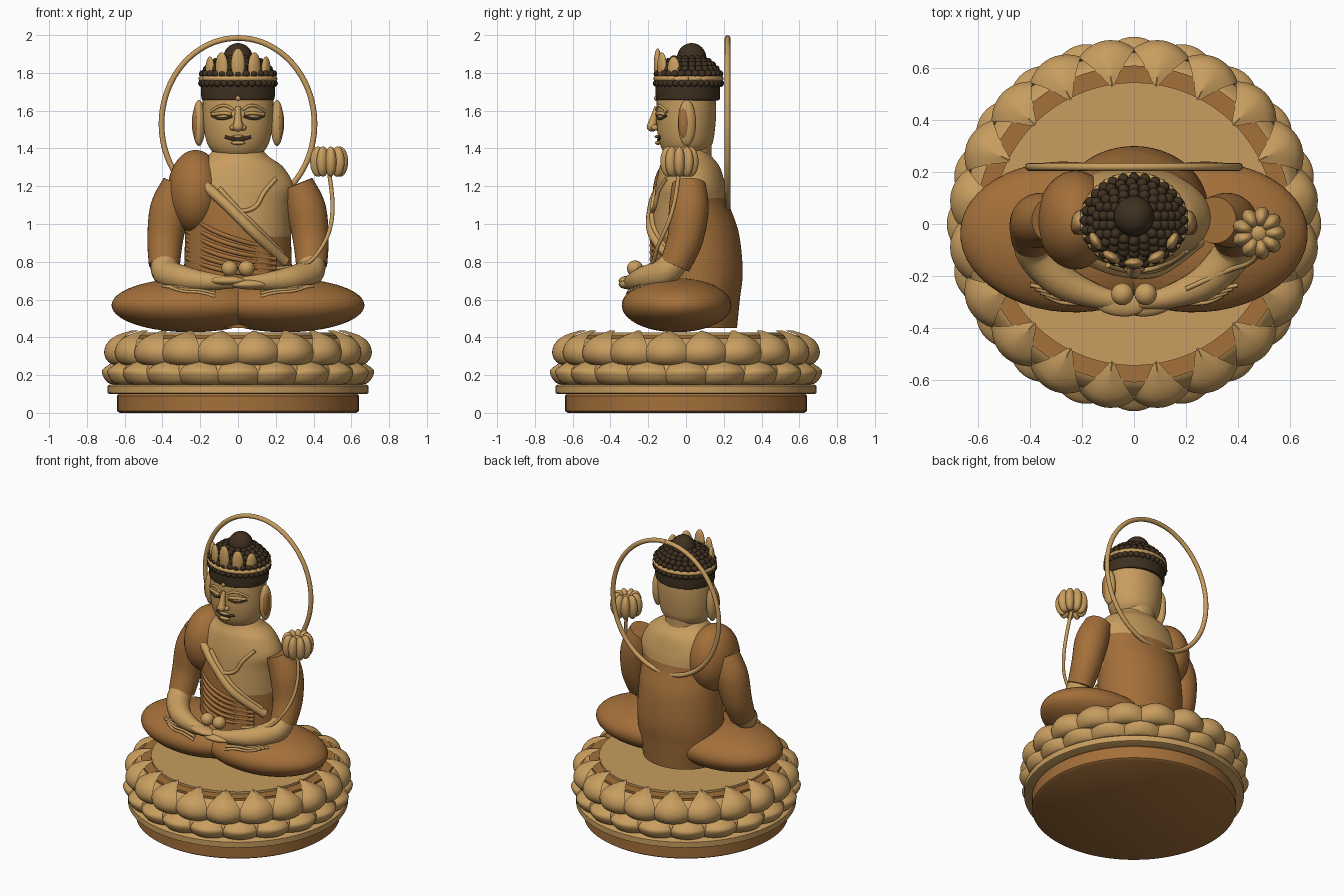
import bpy, bmesh
from math import sin, cos, pi, sqrt, radians
from mathutils import Vector, Matrix

cube = bpy.data.objects.get("Cube")
if cube:
    bpy.data.objects.remove(cube, do_unlink=True)


def material(name, rgb):
    m = bpy.data.materials.new(name)
    m.use_nodes = True
    m.diffuse_color = (*rgb, 1)
    m.node_tree.nodes["Principled BSDF"].inputs["Base Color"].default_value = (*rgb, 1)
    return m


TAN = material("light wood", (0.58, 0.34, 0.115))
BROWN = material("brown wood", (0.37, 0.16, 0.042))
DARK = material("dark wood", (0.05, 0.03, 0.014))


def finish(name, bm, mats, angle=40, rule=None):
    bmesh.ops.remove_doubles(bm, verts=bm.verts, dist=1e-5)
    bmesh.ops.recalc_face_normals(bm, faces=bm.faces)
    if rule:
        for f in bm.faces:
            f.material_index = rule(f.calc_center_median())
    me = bpy.data.meshes.new(name)
    bm.to_mesh(me)
    bm.free()
    for m in mats:
        me.materials.append(m)
    me.shade_smooth()
    me.set_sharp_from_angle(angle=radians(angle))
    ob = bpy.data.objects.new(name, me)
    bpy.context.collection.objects.link(ob)
    return ob


def spline(pts, steps=8):
    """Catmull-Rom through tuples of any length."""
    out = []
    n = len(pts)
    for i in range(n - 1):
        a, b, c, d = pts[max(i - 1, 0)], pts[i], pts[i + 1], pts[min(i + 2, n - 1)]
        for s in range(steps):
            t = s / steps
            out.append(tuple(0.5 * (2 * q + (r - p) * t + (2 * p - 5 * q + 4 * r - w) * t * t
                                    + (3 * q - p - 3 * r + w) * t ** 3)
                             for p, q, r, w in zip(a, b, c, d)))
    return out + [tuple(pts[-1])]


def add_skin(bm, rows, closed=True, caps=True):
    vs = [[bm.verts.new(p) for p in row] for row in rows]
    n = len(vs[0])
    for a, b in zip(vs, vs[1:]):
        for i in range(n if closed else n - 1):
            j = (i + 1) % n
            bm.faces.new((a[i], a[j], b[j], b[i]))
    if caps and closed:
        bm.faces.new(vs[0])
        bm.faces.new(vs[-1])


def loft(name, rings, mats, rule=None, n=72, steps=8):
    """Elliptical rings given as (z, centre y, half width, half depth)."""
    bm = bmesh.new()
    add_skin(bm, [[(rx * cos(2 * pi * i / n), cy + ry * sin(2 * pi * i / n), z) for i in range(n)]
                  for z, cy, rx, ry in spline(rings, steps)])
    return finish(name, bm, mats, rule=rule)


def lathe(name, profile, mat, n=96):
    return loft(name, [(z, 0, r, r) for r, z in profile], [mat], n=n, steps=1)


def tubes(name, paths, mat, n=12, steps=8):
    """Each path is a list of (x, y, z, radius)."""
    bm = bmesh.new()
    for path in paths:
        pts = spline(path, steps)
        rows = []
        for i, p in enumerate(pts):
            d = Vector(pts[min(i + 1, len(pts) - 1)][:3]) - Vector(pts[max(i - 1, 0)][:3])
            ref = Vector((0, 1, 0)) if abs(d.normalized().y) < 0.9 else Vector((0, 0, 1))
            u = d.cross(ref).normalized()
            w = d.cross(u).normalized()
            rows.append([Vector(p[:3]) + p[3] * (u * cos(2 * pi * k / n) + w * sin(2 * pi * k / n))
                         for k in range(n)])
        add_skin(bm, rows)
    return finish(name, bm, [mat], 50)


def balls(name, items, mat, seg=24):
    """Each item is (centre, half sizes, turn about z)."""
    bm = bmesh.new()
    for c, s, turn in items:
        mx = Matrix.Translation(c) @ Matrix.Rotation(turn, 4, 'Z') @ Matrix.Diagonal((*s, 1))
        bmesh.ops.create_uvsphere(bm, u_segments=seg, v_segments=seg * 2 // 3, radius=1, matrix=mx)
    return finish(name, bm, [mat], 80)


def front(rings, x, z, lift=0.0):
    """Depth of a loft's front surface at x, z."""
    for a, b in zip(rings, rings[1:]):
        if a[0] <= z <= b[0]:
            t = (z - a[0]) / (b[0] - a[0])
            cy, rx, ry = (a[k] + t * (b[k] - a[k]) for k in (1, 2, 3))
            return cy - ry * sqrt(max(0.05, 1 - (x / rx) ** 2)) - lift
    return 0


def draped(rings, pts, r, lift=0.0):
    return [(x, front(rings, x, z, lift), z, r) for x, z in pts]


def mirror(path):
    return [(-p[0], *p[1:]) for p in path]


# Pedestal
lathe("base_drum", [(.625, 0), (.64, .01), (.64, .09), (.63, .1)], BROWN)
lathe("base_plate", [(.68, .1), (.69, .105), (.69, .143), (.68, .15)], TAN)
lathe("lotus_core", [(.6, .15), (.66, .18), (.66, .23), (.64, .26), (.66, .32), (.63, .385), (.6, .4)], TAN)
lathe("seat_rim", [(.61, .38), (.61, .41)], BROWN)
lathe("seat_disc", [(.545, .4), (.545, .425)], TAN)


def petals(name, profile, count, offset, taper):
    bm = bmesh.new()
    prof = spline(profile, 4)
    us = [k / 5 - 1 for k in range(11)]
    for i in range(count):
        a0 = 2 * pi * (i + offset) / count
        rows = []
        for k, (r, z) in enumerate(prof):
            v = k / (len(prof) - 1)
            w = 1.04 - max(0, (v - .45) / .55) ** 1.7 * taper
            rows.append([((r - .04 * u * u) * sin(a0 + u * w * pi / count),
                          (r - .04 * u * u) * cos(a0 + u * w * pi / count), z) for u in us])
        add_skin(bm, rows, closed=False)
    return finish(name, bm, [TAN], 60)


petals("upper_petals", [(.6, .25), (.68, .26), (.715, .31), (.7, .37), (.65, .41), (.575, .435)], 20, .5, 1.02)
petals("lower_petals", [(.6, .15), (.68, .155), (.717, .2), (.712, .235), (.64, .28)], 20, 0, .35)

# Crossed legs
LEG_C, LEG_S = (.25, -.05, .57), (.42, .29, .143)
balls("legs", [((s * LEG_C[0], *LEG_C[1:]), LEG_S, s * .06) for s in (1, -1)], BROWN, 48)

# Torso: bare chest above the wrapped robe
TORSO = [(.45, .05, .25, .22), (.6, .05, .28, .235), (.75, .06, .285, .24), (.95, .05, .28, .23),
         (1.1, .03, .28, .2), (1.2, .025, .295, .185), (1.3, .02, .24, .16), (1.36, .01, .16, .125),
         (1.42, 0, .11, .1)]


def robe_rule(c):
    line = 1.14 if c.y > .03 else max(.93, 1.04 - .95 * c.x)
    return 1 if c.z < line else 0


loft("torso", TORSO, [TAN, BROWN], robe_rule, n=96, steps=12)
balls("robe_shoulder", [((-.225, .015, 1.17), (.148, .19, .222), 0)], BROWN, 40)
tubes("robe_folds", [draped(TORSO, [(-.27, 1.06 - .048 * k), (-.14, .97 - .04 * k), (.02, .91 - .034 * k),
                                    (.2, .865 - .025 * k)], .012) for k in range(6)], BROWN)
tubes("sash", [draped(TORSO, [(-.17, 1.2), (-.06, 1.1), (.09, .95), (.25, .8)], .028, .008),
               draped(TORSO, [(-.1, 1.19), (-.02, 1.1), (.1, .98), (.24, .84)], .013, .006)], TAN)
tubes("necklace", [draped(TORSO, [(-.19, 1.24), (-.1, 1.12), (0, 1.07), (.09, 1.09), (.14, 1.17), (.2, 1.24)],
                          .012, .006)], TAN)

# Arms and hands
sleeve = [(.31, .015, 1.21, .09), (.36, .015, 1.08, .105), (.385, -.005, .92, .095), (.39, -.06, .78, .082)]
forearm = [(.385, -.04, .83, .07), (.38, -.11, .745, .075), (.28, -.22, .71, .066),
           (.14, -.28, .695, .045), (.02, -.3, .69, .03)]
tubes("sleeves", [sleeve, mirror(sleeve)], BROWN, 32)
tubes("forearms", [forearm, mirror(forearm)], TAN, 24)
balls("hands", [((s * .06, -.305, .69 + s * -.01), (.1, .05, .026), s * .15) for s in (1, -1)], TAN)
balls("thumb_tips", [((s * .045, -.27, .765), (.043, .043, .042), 0) for s in (1, -1)], TAN)


def on_leg(x, y):
    d = 1 - ((x - LEG_C[0]) / LEG_S[0]) ** 2 - ((y - LEG_C[1]) / LEG_S[1]) ** 2
    return LEG_C[2] + LEG_S[2] * sqrt(max(d, 0)) + .003


fingers = []
for k in range(4):
    fingers.append([(x, y - .014 * k, on_leg(x, y - .014 * k), .008)
                    for x, y in ((.12, -.27), (.2, -.265), (.28, -.26), (.4 - .02 * k, -.235))])
tubes("fingers", fingers + [mirror(f) for f in fingers], TAN, 8)

# Head
HEAD = [(1.345, -.01, .06, .05), (1.37, -.008, .12, .1), (1.42, 0, .16, .137), (1.5, 0, .18, .153),
        (1.6, .002, .187, .158), (1.7, .002, .185, .155), (1.76, 0, .18, .15)]
loft("head", HEAD, [TAN])
loft("neck", [(1.28, .02, .16, .13), (1.34, .02, .125, .115), (1.42, .02, .12, .115)], [TAN])
balls("ears", [((s * .207, .005, 1.535), (.034, .048, .122), 0) for s in (1, -1)], TAN)
balls("ear_hollows", [((s * .222, -.008, 1.535), (.022, .033, .085), 0) for s in (1, -1)], BROWN)


def face_pair(name, pts, r, mat):
    p = draped(HEAD, pts, r)
    return tubes(name, [p, mirror(p)], mat, 8)


face_pair("closed_eyes", [(.03, 1.572), (.06, 1.56), (.1, 1.558), (.14, 1.575)], .007, DARK)
face_pair("eyelids", [(.035, 1.582), (.065, 1.586), (.1, 1.585), (.135, 1.58)], .01, TAN)
face_pair("brows", [(.025, 1.605), (.06, 1.625), (.1, 1.622), (.145, 1.595)], .008, TAN)
tubes("nose_bridge", [[(0, -.153, 1.62, .014), (0, -.168, 1.57, .018), (0, -.18, 1.52, .026)]], TAN)
balls("nose", [((0, -.18, 1.515), (.028, .028, .026), 0)]
      + [((s * .026, -.165, 1.51), (.018, .02, .016), 0) for s in (1, -1)], TAN)
balls("forehead_dot", [((0, -.157, 1.665), (.013, .013, .013), 0)], TAN)
tubes("mouth", [draped(HEAD, [(-.068, 1.462), (-.035, 1.452), (0, 1.446), (.035, 1.452), (.068, 1.462)], .009, .002)],
      DARK)
balls("lips", [((0, -.148, 1.43), (.038, .016, .011), 0), ((0, -.152, 1.463), (.035, .014, .008), 0)], TAN)

# Hair
loft("hair_cap", [(1.655, .01, .185, .163), (1.67, .01, .194, .17), (1.75, .01, .193, .168),
                  (1.82, .012, .15, .14), (1.87, .02, .08, .08)], [DARK])
curls = []
for r, z, count in ((.19, 1.745, 32), (.186, 1.795, 28), (.165, 1.82, 25), (.142, 1.842, 22),
                    (.117, 1.86, 18), (.09, 1.872, 14)):
    for i in range(count):
        a = 2 * pi * (i + .5 * (z > 1.8)) / count
        curls.append(((r * cos(a), .013 + .88 * r * sin(a), z), (.021, .021, .02), 0))
balls("hair_curls", curls, DARK, 12)
balls("topknot", [((0, .03, 1.878), (.078, .078, .08), 0)], DARK)

# Crown
tubes("crown_band", [[(.195 * cos(2 * pi * i / 24), .013 + .172 * sin(2 * pi * i / 24), 1.77, .014)
                      for i in range(25)]], TAN, steps=3)
balls("crown_petals", [((.168 * sin(radians(a)), .01 - .16 * cos(radians(a)), 1.845 - abs(a) * .0005),
                        (.037, .02, .085 - abs(a) * .0002), radians(a)) for a in (-62, -31, 0, 31, 62)], TAN)

# Halo ring behind the head
tubes("halo", [[(.405 * sin(2 * pi * i / 48), .22, 1.53 + .455 * cos(2 * pi * i / 48), .015)
                for i in range(49)]], TAN, steps=2)

# Lotus bud on its stem
FX, FY = .48, -.035
balls("flower", [((FX + .06 * cos(2 * pi * i / 9), FY + .06 * sin(2 * pi * i / 9), 1.33),
                  (.043, .031, .08), 2 * pi * i / 9) for i in range(9)]
      + [((FX, FY, 1.33), (.05, .05, .06), 0)], TAN)
tubes("flower_stem", [[(FX, FY, 1.29, .011), (.5, -.06, 1.12, .011), (.49, -.1, .99, .011),
                       (.445, -.15, .88, .01), (.36, -.18, .79, .01), (.2, -.25, .765, .009)]], TAN)
